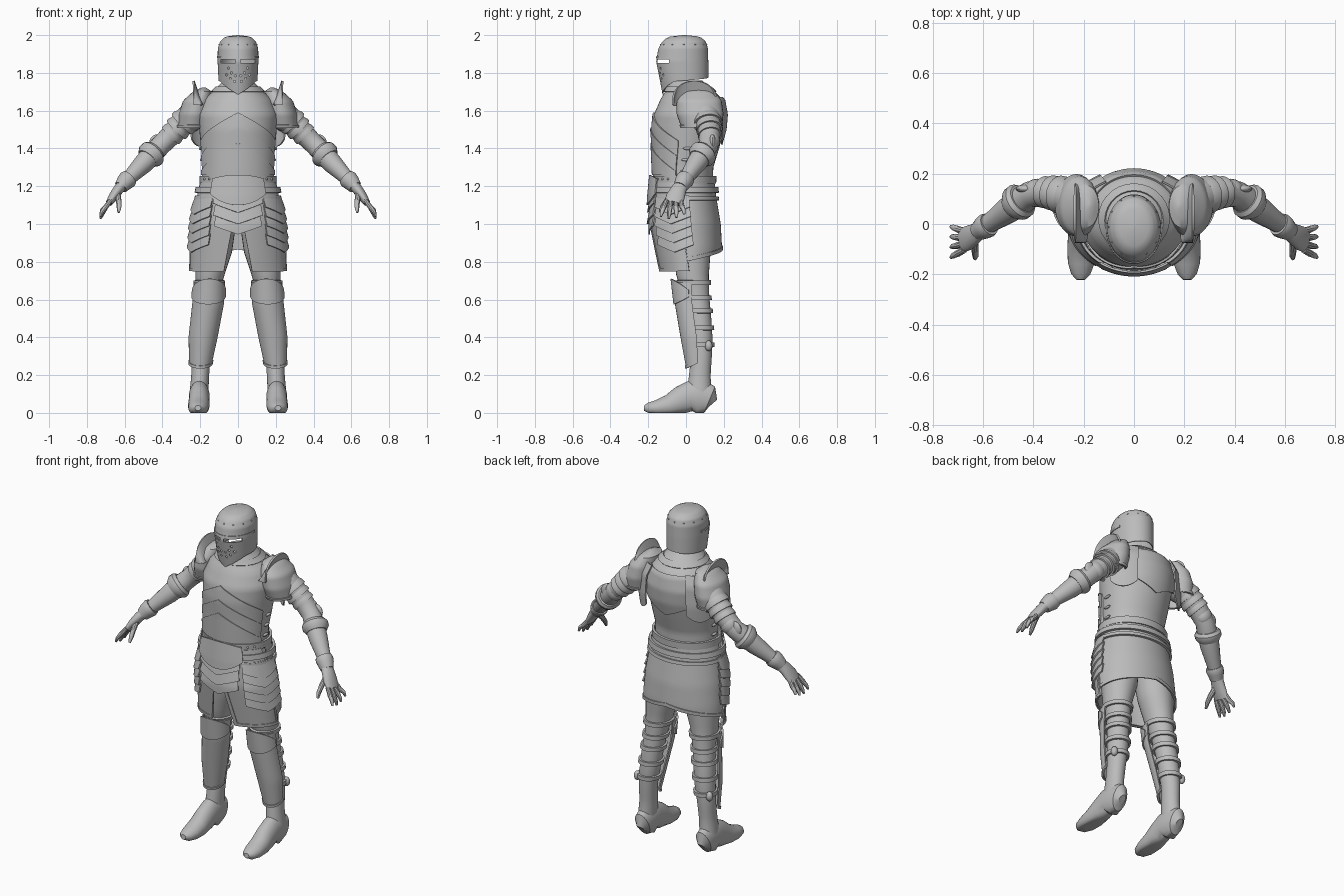
import bpy, bmesh, math
from mathutils import Vector, Matrix

cube = bpy.data.objects.get("Cube")
if cube:
    bpy.data.objects.remove(cube, do_unlink=True)

STEEL = (0.5, 0.5, 0.5, 1)
steel = bpy.data.materials.new("grey steel")
steel.use_nodes = True
steel.diffuse_color = STEEL
steel.node_tree.nodes["Principled BSDF"].inputs["Base Color"].default_value = STEEL
parts = []


def add(name, bm, thick=0, mirror=False):
    me = bpy.data.meshes.new(name)
    bm.to_mesh(me)
    bm.free()
    me.materials.append(steel)
    ob = bpy.data.objects.new(name, me)
    bpy.context.scene.collection.objects.link(ob)
    if thick:
        mod = ob.modifiers.new("thickness", 'SOLIDIFY')
        mod.thickness, mod.offset = thick, 0
    if mirror:
        ob.modifiers.new("mirror", 'MIRROR')
    parts.append(ob)
    return ob


def grid(name, rows, closed=False, cap="", thick=0, mirror=False):
    bm = bmesh.new()
    vs = [[bm.verts.new(p) for p in row] for row in rows]
    n = len(rows[0])
    for lo, hi in zip(vs, vs[1:]):
        for i in range(n if closed else n - 1):
            j = (i + 1) % n
            bm.faces.new((lo[i], lo[j], hi[j], hi[i]))
    if cap == "both":
        bm.faces.new(vs[0][::-1])
    if cap:
        bm.faces.new(vs[-1])
    if cap == "both":
        bmesh.ops.recalc_face_normals(bm, faces=bm.faces)
    return add(name, bm, thick, mirror)


def section(prof, z):
    """Interpolate (z, cx, cy, rx, ry) at a height."""
    z = min(max(z, prof[0][0]), prof[-1][0])
    for a, b in zip(prof, prof[1:]):
        if z <= b[0]:
            f = (z - a[0]) / (b[0] - a[0])
            return [p + (q - p) * f for p, q in zip(a[1:], b[1:])]


def on(prof, deg, z, off=0):
    """Point on a body surface; angle 0 is the front, 90 the left side."""
    cx, cy, rx, ry = section(prof, z)
    t = math.radians(deg)
    return Vector((cx + (rx + off) * math.sin(t), cy - (ry + off) * math.cos(t), z))


def shell(name, prof, a0, a1, lo, hi, off=0, flare=0, slant=0, thick=0.008,
          mirror=False, cap="", nu=28, nv=12):
    closed = a1 - a0 == 360
    rows = []
    for k in range(nv + 1):
        v, row = k / nv, []
        for i in range(nu if closed else nu + 1):
            t = a0 + (a1 - a0) * i / nu
            z0 = lo(t) if callable(lo) else lo
            z1 = hi(t) if callable(hi) else hi
            row.append(on(prof, t + slant * (1 - v), z0 + (z1 - z0) * v, off + flare * (1 - v)))
        rows.append(row)
    return grid(name, rows, closed, cap, 0 if cap == "both" else thick, mirror)


def tube(name, pts, ref=(0, 1, 0), seg=20, floor=None, mirror=True):
    """Loft ellipses (x, y, z, ra, rb) along a path."""
    rows = []
    for i, p in enumerate(pts):
        tan = Vector(pts[min(i + 1, len(pts) - 1)][:3]) - Vector(pts[max(i - 1, 0)][:3])
        tan.normalize()
        a = Vector(ref)
        a = (a - tan * a.dot(tan)).normalized()
        b = tan.cross(a)
        row = []
        for k in range(seg):
            t = 2 * math.pi * k / seg
            q = Vector(p[:3]) + a * p[3] * math.cos(t) + b * p[-1] * math.sin(t)
            if floor is not None:
                q.z = max(q.z, floor)
            row.append(q)
        rows.append(row)
    return grid(name, rows, True, "both", mirror=mirror)


def balls(name, points, size, mirror=False):
    bm = bmesh.new()
    for p in points:
        bmesh.ops.create_uvsphere(bm, u_segments=16, v_segments=10, radius=1,
                                  matrix=Matrix.Translation(p) @ Matrix.Diagonal((*size, 1)))
    return add(name, bm, 0, mirror)


# Body surfaces
torso = [(1.2, 0, -.01, .185, .15), (1.3, 0, -.01, .185, .155), (1.4, 0, .003, .195, .172),
         (1.5, 0, .013, .205, .19), (1.58, 0, .02, .212, .19), (1.66, 0, .03, .18, .165),
         (1.71, 0, .02, .125, .125), (1.76, 0, 0, .075, .085)]
skirt = [(.75, 0, .02, .245, .155), (.87, 0, .015, .243, .172), (1, 0, 0, .235, .18),
         (1.15, 0, -.01, .212, .165), (1.26, 0, -.012, .19, .155)]
leg = [(.1, .207, .07, .05, .065), (.2, .2, .073, .047, .057), (.3, .195, .082, .05, .055),
       (.4, .185, .08, .057, .06), (.5, .175, .072, .06, .062), (.62, .16, .055, .062, .068),
       (.72, .15, .035, .075, .085), (.85, .13, .03, .098, .1), (1, .115, .02, .105, .11)]
greave = [(.24, .2, .06, .053, .056), (.4, .185, .05, .073, .075),
          (.58, .158, .025, .08, .08), (.71, .15, .02, .078, .09)]
helm = [(1.68, 0, -.005, .09, .115), (1.76, 0, -.01, .1, .125), (1.86, 0, -.02, .105, .135),
        (1.93, 0, -.015, .104, .128), (1.965, 0, -.01, .092, .112), (1.985, 0, -.01, .072, .088),
        (1.994, 0, -.01, .045, .056), (1.997, 0, -.01, .006, .008)]
shoulder = [(1.51, .24, .08, .075, .1), (1.58, .23, .075, .08, .12), (1.65, .215, .07, .073, .115),
            (1.7, .188, .07, .045, .08), (1.72, .18, .07, .006, .01)]
wing = [(1.4, 0, .01, .26, .2), (1.5, 0, .02, .27, .2), (1.62, 0, .03, .26, .185),
        (1.7, 0, .03, .21, .15)]

# Helmet with eye slits and breath holes
helmet = shell("helmet", helm, -180, 180,
               lambda t: 1.685 + .07 * min(1, abs(t) / 65) + .02 * max(0, abs(t) - 65) / 115,
               1.997, nu=48, nv=36, thick=.006, cap="top")
bm = bmesh.new()
for s in (-1, 1):
    bmesh.ops.create_cube(bm, size=1, matrix=Matrix.Translation((s * .066, -.145, 1.862))
                          @ Matrix.Diagonal((.108, .11, .018, 1)))
    for x, z in ((.05, 1.825), (.035, 1.8), (.06, 1.79), (.014, 1.785), (.04, 1.77), (.018, 1.755)):
        bmesh.ops.create_cone(bm, cap_ends=True, segments=12, radius1=.006, radius2=.006, depth=.14,
                              matrix=Matrix.Translation((s * x, -.15, z)) @ Matrix.Rotation(math.pi / 2, 4, 'X'))
cutter = add("helmet_cutter", bm)
parts.remove(cutter)
cutter.hide_render = True
cut = helmet.modifiers.new("slits", 'BOOLEAN')
cut.operation, cut.solver, cut.object = 'DIFFERENCE', 'EXACT', cutter
balls("helmet_rivets", [on(helm, t, 1.95, .002) for t in range(0, 360, 30)], (.004,) * 3)
shell("helmet_brow_band", helm, -100, 100, 1.878, 1.89, off=.004, thick=.006, nv=2)

# Breastplate, chevron plates and backplate
shell("cuirass", torso, -180, 180, 1.2, 1.76, cap="both", nu=48, nv=28)
for i, (peak, off) in enumerate(((1.59, .004), (1.51, .009), (1.43, .014))):
    shell(f"chevron_plate_{i + 1}", torso, -75, 75, 1.24 + .01 * i,
          lambda t: peak - .13 * abs(t) / 65, off=off, nu=40, nv=16)
shell("backplate", torso, 105, 255, lambda t: 1.42 + .12 * abs(t - 180) / 75, 1.67, off=.008, nv=16)
shell("collar", torso, -180, 180, 1.7, 1.725, off=.004, nv=3)
balls("side_buckles", [on(torso, 92, z, .004) for z in (1.28, 1.34, 1.4)], (.008, .025, .008), True)

# Belts
shell("waist_belt", torso, -180, 180, 1.215, 1.255, off=.012, nv=3, nu=48, thick=.014)
shell("hip_belt", skirt, -180, 180, 1.165, 1.195, off=.014, nv=3, nu=48, thick=.014)
shell("hip_roll", skirt, -180, 180, 1.125, 1.145, off=.01, nv=3, nu=48, thick=.014)
balls("belt_rivets", [on(torso, t, 1.238, .02) for t in range(-60, 61, 12)], (.006,) * 3)

# Belly plate and front lames
shell("belly_plate", skirt, -38, 38, lambda t: 1.1 + .06 * (t / 38) ** 2,
      lambda t: 1.26 - .02 * (t / 38) ** 2, off=.024, flare=.004)
for i, z in enumerate((1.06, 1.0, .945)):
    shell(f"front_lame_{i + 1}", skirt, -33 + 2 * i, 33 - 2 * i,
          lambda t: z + .05 * abs(t) / 33, lambda t: z + .09 + .03 * abs(t) / 33,
          off=.01, flare=.014, nv=5)

# Thigh plates with raised rims and overlapping side lames
shell("tassets", skirt, 2, 74, .755, 1.22, slant=15, off=.004, thick=.012, mirror=True, nv=20)
shell("tasset_hem", skirt, 17, 89, .75, .768, off=.01, mirror=True, nv=2)
shell("tasset_inner_rim", skirt, 2, 7, .75, 1.1, slant=15, off=.01, mirror=True, nu=3, nv=16)
shell("tasset_outer_rim", skirt, 70, 74, .75, 1.1, slant=15, off=.01, mirror=True, nu=3, nv=16)
for i in range(5):
    z = 1.09 - .05 * i
    shell(f"side_lame_{i + 1}", skirt, 36, 98, lambda t: z - .04 + .04 * abs(t - 67) / 31,
          z + .06, off=.01, flare=.014, mirror=True, nv=5)

# Rear skirt
def rear_hem(t):
    return .87 - .06 * abs(t - 180) / 90
shell("rear_skirt", skirt, 85, 275, rear_hem, 1.22, nu=40, nv=16)
shell("rear_skirt_hem", skirt, 85, 275, lambda t: rear_hem(t) - .005, lambda t: rear_hem(t) + .015,
      off=.005, nu=40, nv=2)

# Legs, knee plates, greaves and straps
shell("legs", leg, -180, 180, .1, 1, cap="both", mirror=True, nv=30)
shell("greaves", greave, -95, 95, lambda t: .24 + .03 * (t / 95) ** 2, .69, mirror=True, nv=16)
shell("greave_rim", greave, -95, 95, lambda t: .235 + .03 * (t / 95) ** 2,
      lambda t: .25 + .03 * (t / 95) ** 2, off=.005, mirror=True, nv=2)
shell("knee_plates", greave, -85, 85, lambda t: .575 + .04 * (t / 85) ** 2,
      lambda t: .71 - .06 * (t / 85) ** 2, off=.008, mirror=True, nv=8)
for i, z in enumerate((.36, .45, .54, .61, .69)):
    shell(f"leg_strap_{i + 1}", leg, -180, 180, z - .012, z + .012, off=.006, thick=.012,
          mirror=True, nv=3)
balls("strap_buckles", [on(leg, 125, .355, .01)], (.02, .02, .028), True)

# Boots
tube("boots", [(.205, .142, .05, .02, .03), (.205, .125, .07, .046, .075), (.205, .07, .08, .054, .1),
               (.205, .02, .088, .055, .08), (.206, -.03, .064, .055, .075), (.208, -.09, .038, .057, .058),
               (.21, -.155, .026, .053, .042), (.212, -.2, .024, .038, .03),
               (.212, -.222, .026, .016, .014)], ref=(1, 0, 0), floor=0, seg=28)

# Shoulder plates, fins and rear wings
shell("shoulder_plates", shoulder, -180, 180, 1.51, 1.72, mirror=True, cap="top", nv=20)
shell("shoulder_rim", shoulder, -30, 210, 1.51, 1.525, off=.006, mirror=True, nv=2)
shell("rear_wings", wing, 112, 150, lambda t: 1.41 + .04 * ((t - 131) / 19) ** 2, 1.68, mirror=True)
grid("shoulder_fins", [[(.19 + .045 * v / 6, .045 - .115 * math.cos(math.pi * u / 20),
                         1.63 + .128 * v / 6 * math.sin(math.pi * u / 20) ** .7)
                        for u in range(21)] for v in range(7)], thick=.01, mirror=True)

# Arms with lames, elbow plates and cuffs
tube("arms", [(.2, .085, 1.6, .085), (.25, .105, 1.565, .078), (.3, .12, 1.525, .066),
              (.36, .125, 1.465, .056), (.41, .118, 1.415, .053), (.45, .09, 1.375, .057),
              (.5, .055, 1.32, .053), (.55, .02, 1.27, .043), (.61, -.02, 1.21, .033)])
for i, (x, y, z, r) in enumerate(((.285, .115, 1.54, .076), (.315, .122, 1.51, .07),
                                  (.345, .125, 1.48, .064))):
    tube(f"arm_lame_{i + 1}", [(x - .016, y - .004, z + .016, r - .008), (x, y, z, r),
                               (x + .012, y + .002, z - .012, r)])
balls("elbow_plates", [(.385, .135, 1.44)], (.052, .045, .055), True)
balls("elbow_wings", [(.425, .14, 1.43)], (.045, .018, .045), True)
tube("elbow_cuffs", [(.442, .1, 1.385, .062), (.452, .092, 1.375, .074), (.465, .082, 1.362, .074),
                     (.48, .07, 1.345, .058)])
tube("wrist_cuffs", [(.575, 0, 1.245, .046), (.585, -.006, 1.235, .05), (.6, -.016, 1.22, .046),
                     (.62, -.03, 1.195, .037)])

# Gauntlets
tube("palms", [(.605, -.018, 1.215, .034, .03), (.635, -.04, 1.18, .042, .028),
               (.66, -.056, 1.145, .05, .025), (.683, -.066, 1.11, .048, .018)])
for i, finger in enumerate(("index", "middle", "ring", "little")):
    y = -.103 + .025 * i
    drop = (0, .012, .006, -.012)[i]
    tube(f"{finger}_fingers", [(.675, y, 1.125, .013), (.7, y - .014 + .007 * i, 1.09, .014),
                               (.72, y - .024 + .013 * i, 1.062 - drop, .011),
                               (.728, y - .03 + .016 * i, 1.04 - drop, .006)], seg=10)
tube("thumbs", [(.638, -.06, 1.165, .018), (.632, -.1, 1.125, .015), (.63, -.125, 1.09, .013),
                (.632, -.138, 1.062, .007)], seg=10)

# Bake the modifiers, then smooth with sharp plate edges
bpy.ops.object.select_all(action='DESELECT')
for ob in parts:
    ob.select_set(True)
bpy.context.view_layer.objects.active = parts[0]
bpy.ops.object.convert(target='MESH')
bpy.data.objects.remove(cutter, do_unlink=True)
bpy.ops.object.shade_smooth_by_angle(angle=math.radians(35))
